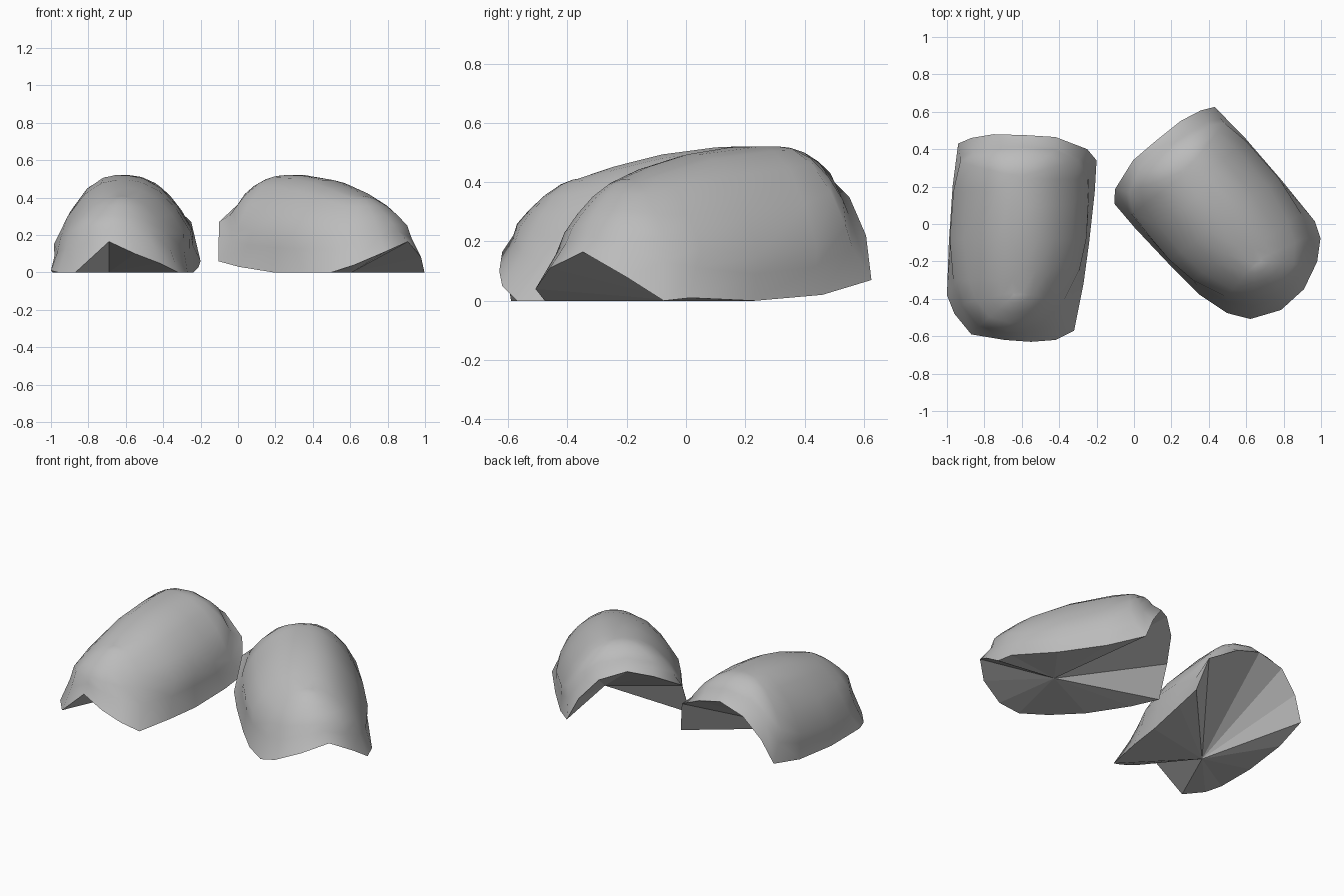
import bpy
import bmesh
from math import radians
from mathutils import Vector, Matrix

default_cube = bpy.data.objects.get("Cube")
if default_cube:
    bpy.data.objects.remove(default_cube, do_unlink=True)

# One plain grey for both shells
grey = bpy.data.materials.new("plain_grey")
grey.use_nodes = True
grey.diffuse_color = (0.5, 0.5, 0.5, 1)
grey.node_tree.nodes["Principled BSDF"].inputs["Base Color"].default_value = (0.5, 0.5, 0.5, 1)

# Lower rim: back arch and first side, pointed front arch, other side
BACK_RIM = [
    (-.94, .43, .07), (-.87, .46, .22), (-.75, .48, .35), (-.58, .475, .40),
    (-.42, .465, .36), (-.25, .40, .27), (-.20, .34, .06), (-.21, .17, .03),
    (-.24, -.10, 0), (-.27, -.32, 0),
]
RIGHT_FRONT = [
    (-.32, -.57, 0), (-.42, -.62, .05), (-.55, -.63, .10),
    (-.69, -.62, .165), (-.87, -.59, 0), (-.96, -.48, 0),
]
LEFT_FRONT = [
    (-.33, -.49, 0), (-.41, -.59, .04), (-.57, -.65, .11),
    (-.735, -.635, .165), (-.88, -.56, .08), (-.97, -.47, 0),
]
SIDE_RIM = [(-1, -.38, .01), (-.99, -.10, 0), (-.97, .20, .02)]
# Shoulder line where the dome begins
SHOULDER = [
    (-.93, .33, .25), (-.86, .37, .34), (-.75, .40, .43), (-.58, .41, .46),
    (-.42, .395, .42), (-.30, .34, .33), (-.25, .24, .24), (-.245, .10, .22),
    (-.255, -.08, .22), (-.29, -.24, .21), (-.38, -.42, .21), (-.48, -.52, .23),
    (-.58, -.56, .25), (-.68, -.57, .26), (-.81, -.53, .25), (-.90, -.42, .22),
    (-.95, -.30, .18), (-.985, -.08, .15), (-.965, .18, .18),
]
HUB = Vector((-.69, -.19, 0))


def skirt_ring(rim):
    """Slightly hollow line between the rim and the shoulder."""
    ring = []
    for low, high in zip(rim, SHOULDER):
        point = Vector(low).lerp(Vector(high), .6)
        inward = (HUB - point) * .02
        inward.z = 0
        ring.append(point + inward)
    return ring


def dome_ring(t):
    """Shoulder line moved towards the ridge by t; the front slopes more gently."""
    ring = []
    for point in map(Vector, SHOULDER):
        y = max(-.36, min(.25, point.y))
        ridge = Vector((-.62, y, .522 - .35 * (y - .2) ** 2))
        roundness = 2.5 + 3 * min(0, point.y + .3)
        moved = point.lerp(ridge, t)
        moved.z = point.z + (ridge.z - point.z) * (1 - (1 - t) ** roundness)
        ring.append(moved)
    return ring


def build_shell(name, front, matrix):
    rim = BACK_RIM + front + SIDE_RIM
    rings = [rim, skirt_ring(rim)] + [dome_ring(t) for t in (0, .2, .45, .7, .9)]
    bm = bmesh.new()
    loops = [[bm.verts.new(p) for p in ring] for ring in rings]
    count = len(rim)
    # Outer skin
    for low, high in zip(loops, loops[1:]):
        for i in range(count):
            j = (i + 1) % count
            bm.faces.new((low[i], low[j], high[j], high[i]))
    crown = bm.faces.new(loops[-1])
    bmesh.ops.triangulate(bm, faces=[crown])
    for face in bm.faces:
        face.smooth = True
    # Faceted underside fanning out from a hub on the ground
    hub = bm.verts.new(HUB)
    for i in range(count):
        bm.faces.new((loops[0][(i + 1) % count], loops[0][i], hub))
    bmesh.ops.transform(bm, matrix=matrix, verts=bm.verts)
    bmesh.ops.recalc_face_normals(bm, faces=bm.faces)
    mesh = bpy.data.meshes.new(name)
    bm.to_mesh(mesh)
    bm.free()
    mesh.materials.append(grey)
    obj = bpy.data.objects.new(name, mesh)
    bpy.context.collection.objects.link(obj)


# Straight shell, and its mirrored partner turned outwards
build_shell("right_shell", RIGHT_FRONT, Matrix.Identity(4))
turned = (Matrix.Translation((.605, -.02, 0)) @ Matrix.Rotation(radians(37), 4, "Z")
          @ Matrix.Diagonal((-1, 1, 1, 1)) @ Matrix.Translation(-HUB))
build_shell("left_shell", LEFT_FRONT, turned)
